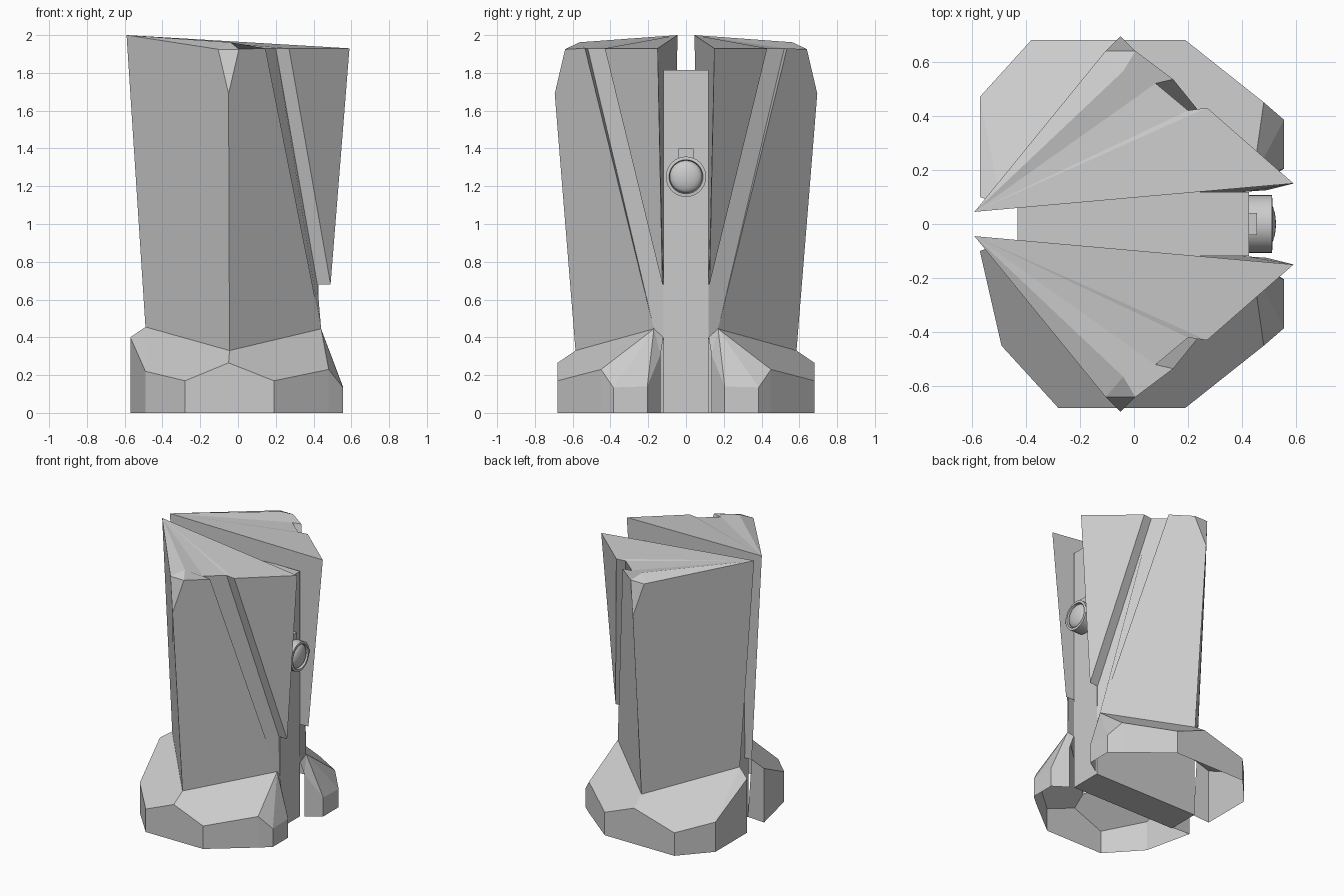
import bpy, bmesh, math
from mathutils import Matrix

cube = bpy.data.objects.get("Cube")
if cube:
    bpy.data.objects.remove(cube, do_unlink=True)

grey = bpy.data.materials.new("stone_grey")
grey.use_nodes = True
colour = (0.6, 0.6, 0.6, 1)
grey.diffuse_color = colour
grey.node_tree.nodes["Principled BSDF"].inputs["Base Color"].default_value = colour


def finish(name, bm):
    bmesh.ops.recalc_face_normals(bm, faces=bm.faces[:])
    mesh = bpy.data.meshes.new(name)
    bm.to_mesh(mesh)
    bm.free()
    mesh.materials.append(grey)
    obj = bpy.data.objects.new(name, mesh)
    bpy.context.collection.objects.link(obj)
    return obj


def shell(name, points, faces, side):
    """Facets from named points; side flips y."""
    bm = bmesh.new()
    v = {k: bm.verts.new((x, y * side, z)) for k, (x, y, z) in points.items()}
    for f in faces:
        bm.faces.new([v[k] for k in f.split()])
    return finish(name, bm)


def box(name, lo, hi):
    bm = bmesh.new()
    bmesh.ops.create_cube(bm, size=1)
    for v in bm.verts:
        v.co = [(a + b) / 2 + c * (b - a) for a, b, c in zip(lo, hi, v.co)]
    return finish(name, bm)


# Foot of the pillar, shared with the top of the rocky base
foot = {
    "back_foot": (-0.49, 0.07, 0.455),
    "outer_foot": (-0.045, 0.585, 0.33),
    "tip_foot": (0.44, 0.17, 0.445),
    "inner_foot": (0.425, 0.12, 0.40),
}

# Leaning pillar with a chamfered corner, a diagonal channel and a wing
pillar = dict(foot)
pillar.update({
    "peak": (-0.59, 0.045, 2.0),
    "corner": (-0.05, 0.695, 1.69),
    "cham_a": (-0.105, 0.64, 1.925),
    "cham_b": (0.005, 0.64, 1.925),
    "crest": (-0.04, 0.565, 1.962),
    "lip": (0.145, 0.535, 1.93),
    "groove_a": (0.08, 0.52, 1.93),
    "groove_b": (0.2, 0.42, 1.93),
    "wing_edge": (0.27, 0.43, 1.93),
    "wing_tip": (0.59, 0.15, 1.93),
    "wing_low": (0.49, 0.125, 0.68),
    "wing_in": (0.42, 0.12, 0.68),
})
pillar_faces = [
    "peak cham_a corner outer_foot back_foot",
    "cham_a cham_b corner",
    "corner cham_b lip tip_foot outer_foot",
    "lip groove_a tip_foot",
    "groove_a groove_b wing_in inner_foot tip_foot",
    "groove_b wing_edge wing_low wing_in",
    "wing_edge wing_tip wing_low",
    "peak wing_tip wing_low wing_in inner_foot back_foot",
    "peak cham_a crest",
    "cham_a cham_b crest",
    "peak crest cham_b lip groove_a",
    "peak groove_a groove_b",
    "peak groove_b wing_edge",
    "peak wing_edge wing_tip",
]

# Slopes of the base between the foot and the rim
slope_faces = [
    "r0 r1 back_foot",
    "r1 r2 r3 outer_foot back_foot",
    "r3 r4 r5 tip_foot outer_foot",
    "r5 r6 tip_foot",
    "r6 r7 tip_foot",
    "r7 r8 tip_foot",
    "r8 inner_foot tip_foot",
]

for label, side in (("front", -1), ("rear", 1)):
    shell(label + "_pillar", pillar, pillar_faces, side)

    # Rocky base, open below, with one corner differing front to rear
    r1, r2 = ((-0.49, 0.45), (-0.28, 0.68)) if side < 0 else ((-0.57, 0.47), (-0.38, 0.68))
    rim = [(-0.57, 0.1, 0.4), (*r1, 0.22), (*r2, 0.17), (-0.05, 0.68, 0.265),
           (0.19, 0.68, 0.17), (0.48, 0.45, 0.23), (0.555, 0.385, 0.135),
           (0.555, 0.205, 0.14), (0.45, 0.135, 0.31)]
    base = dict(foot)
    for i, p in enumerate(rim):
        base[f"r{i}"] = p
        base[f"f{i}"] = (p[0], p[1], 0)
    base["f_end"] = (-0.43, 0.11, 0)
    walls = [f"r{i} r{i + 1} f{i + 1} f{i}" for i in range(len(rim) - 1)]
    shell(label + "_base", base, slope_faces + walls + ["r0 f0 f_end back_foot"], side)

# Slab between the pillars
box("centre_slab", (-0.43, -0.118, 0), (0.425, 0.118, 1.815))

# Round lamp on the slab
box("lamp_tab", (0.42, -0.04, 1.3), (0.455, 0.04, 1.4))
profile = [(0.107, 0.42), (0.107, 0.51), (0.09, 0.512), (0.086, 0.49)]
profile += [(0.086 * math.cos(a), 0.49 + 0.035 * math.sin(a))
            for a in (math.pi / 2 * i / 6 for i in range(1, 7))]
bm = bmesh.new()
ring = [bm.verts.new((x, 0, 1.25 + r)) for r, x in profile]
edges = [bm.edges.new(pair) for pair in zip(ring, ring[1:])]
bmesh.ops.spin(bm, geom=ring + edges, cent=(0, 0, 1.25), axis=(1, 0, 0),
               angle=math.tau, steps=32, use_merge=True)
bmesh.ops.remove_doubles(bm, verts=bm.verts[:], dist=0.0005)
lamp = finish("lamp", bm)
bpy.ops.object.select_all(action="DESELECT")
lamp.select_set(True)
bpy.context.view_layer.objects.active = lamp
bpy.ops.object.shade_smooth_by_angle(angle=math.radians(35))
